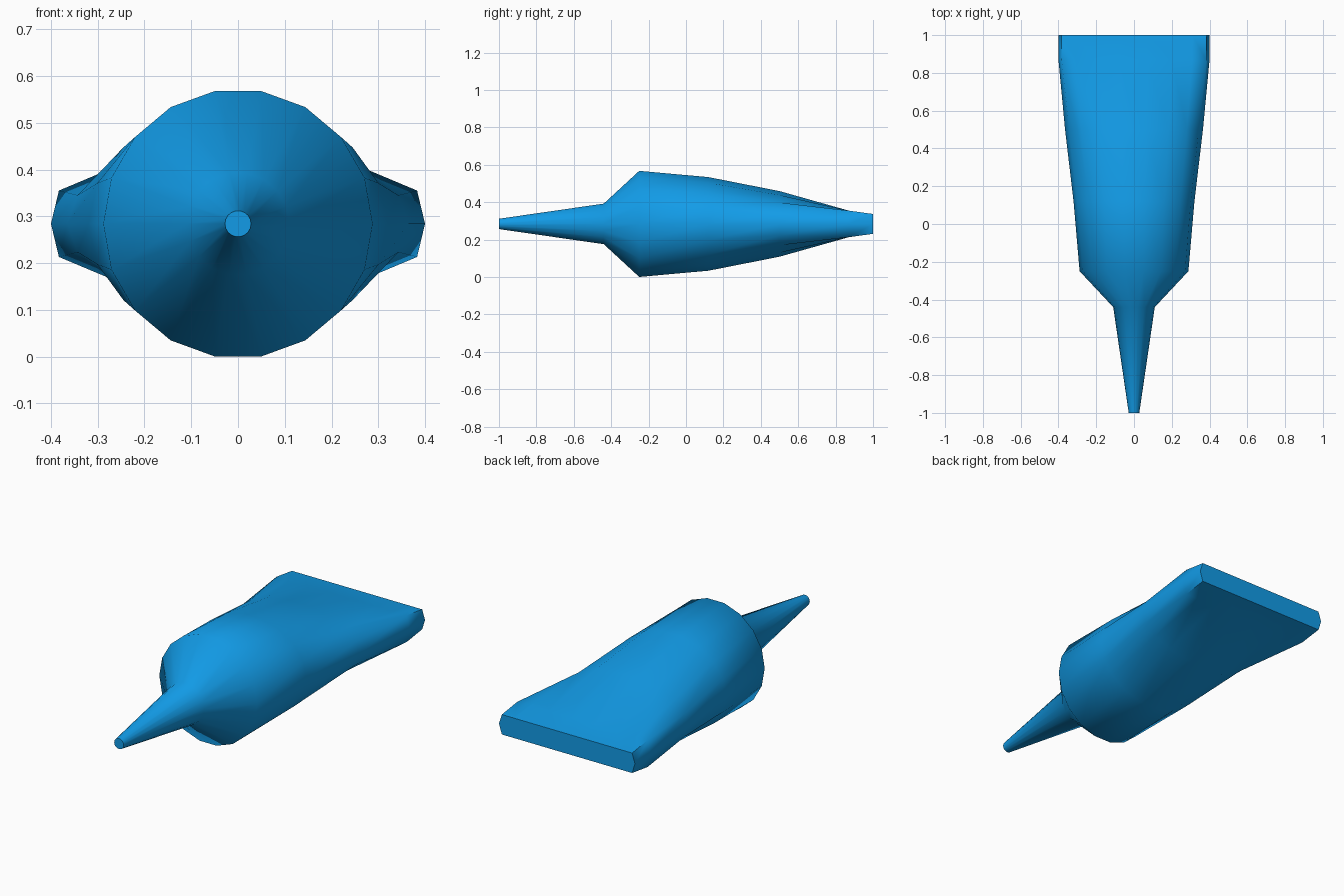
import bpy, bmesh
from math import cos, sin, radians

if "Cube" in bpy.data.objects:
    bpy.data.objects.remove(bpy.data.objects["Cube"])

SIDES = 18
CZ = 0.284

# (y, half width, half height, pinched flat?)
SECTIONS = [
    (-1.00, 0.028, 0.028, False),   # nozzle tip
    (-0.44, 0.110, 0.110, False),   # nozzle base
    (-0.25, 0.288, 0.288, False),   # shoulder
    (0.12, 0.320, 0.254, False),    # body
    (0.50, 0.365, 0.178, False),
    (0.87, 0.400, 0.071, True),     # crimp start
    (1.00, 0.400, 0.053, True),     # crimp end
]


def ring(bm, y, rx, rz, flat):
    verts = []
    for i in range(SIDES):
        a = radians(360 / SIDES * i)
        x, z = rx * cos(a), rz * sin(a)
        if flat:
            z = 0 if i in (0, SIDES // 2) else (rz if i < SIDES // 2 else -rz)
            if i in (1, 8, 10, 17):
                x = 0.383 if x > 0 else -0.383
        verts.append(bm.verts.new((x, y, CZ + z)))
    return verts


bm = bmesh.new()
rings = [ring(bm, *s) for s in SECTIONS]

# Skin between sections; corner quads before the crimp fold outwards
for k, (a, b) in enumerate(zip(rings, rings[1:])):
    for i in range(SIDES):
        j = (i + 1) % SIDES
        if k == 4 and i in (1, 10):
            bm.faces.new((a[i], a[j], b[i]))
            bm.faces.new((a[j], b[j], b[i]))
        elif k == 4 and i in (7, 16):
            bm.faces.new((a[i], a[j], b[j]))
            bm.faces.new((a[i], b[j], b[i]))
        else:
            bm.faces.new((a[i], a[j], b[j], b[i]))

# End caps
bm.faces.new(rings[0])
bm.faces.new(rings[-1])
bmesh.ops.recalc_face_normals(bm, faces=bm.faces)

mesh = bpy.data.meshes.new("squeeze_tube")
bm.to_mesh(mesh)
bm.free()
tube = bpy.data.objects.new("squeeze_tube", mesh)
bpy.context.collection.objects.link(tube)

# Blue plastic
mat = bpy.data.materials.new("blue")
mat.diffuse_color = (0.006, 0.33, 0.80, 1)
mat.use_nodes = True
mat.node_tree.nodes["Principled BSDF"].inputs["Base Color"].default_value = mat.diffuse_color
mesh.materials.append(mat)

bpy.context.view_layer.objects.active = tube
tube.select_set(True)
bpy.ops.object.shade_smooth_by_angle(angle=radians(55))
